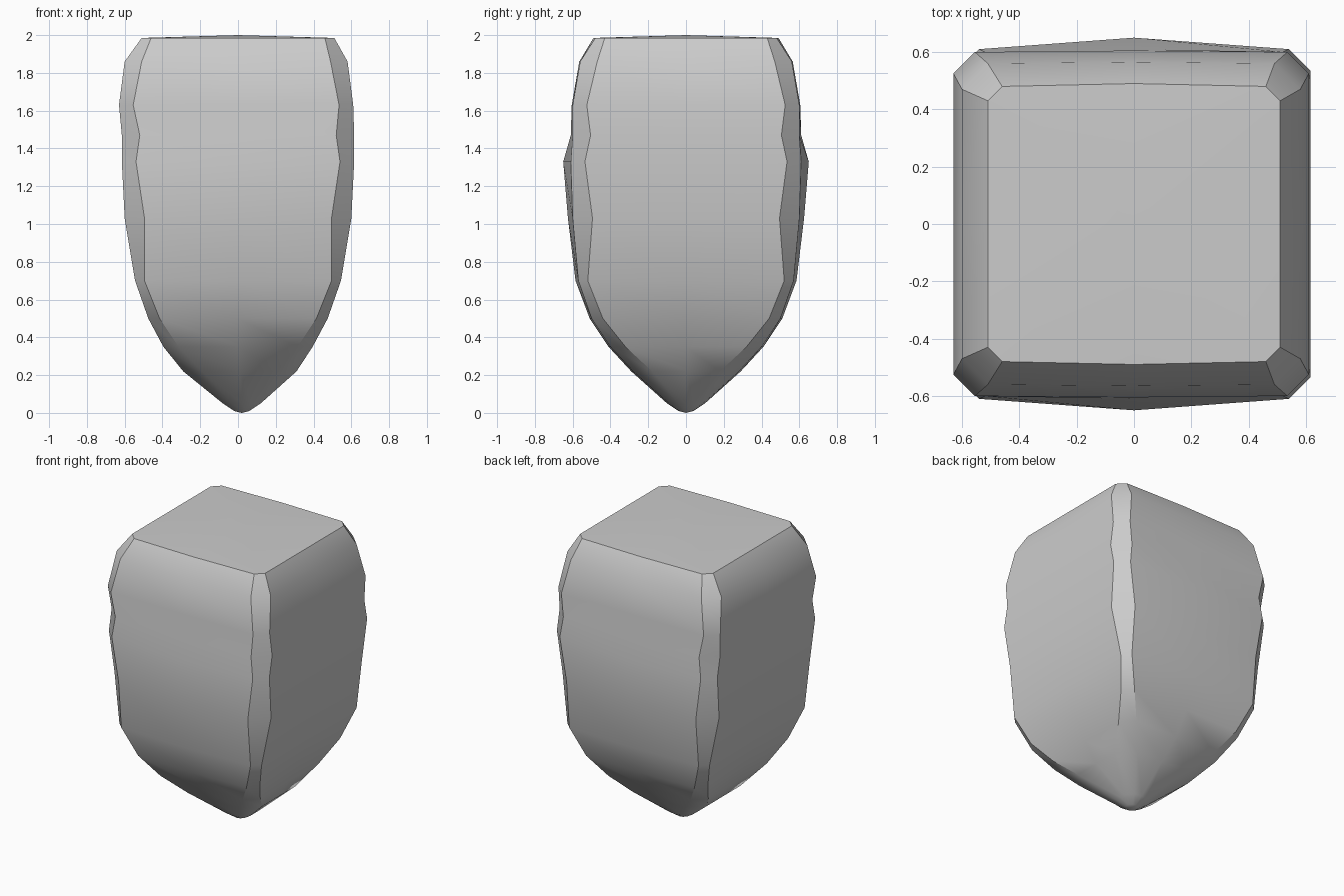
import bpy, bmesh
from math import radians

if "Cube" in bpy.data.objects:
    bpy.data.objects.remove(bpy.data.objects["Cube"])

# Cross-sections: z, x centre, half width x, half depth y at corners, y at mid side, chamfer
SECTIONS = [
    (1.985, 0.00, 0.51, 0.48, 0.49, 0.05),
    (1.86, -0.01, 0.59, 0.56, 0.565, 0.09),
    (1.63, -0.01, 0.62, 0.60, 0.605, 0.075),
    (1.47, 0.00, 0.615, 0.60, 0.61, 0.095),
    (1.33, 0.00, 0.615, 0.61, 0.65, 0.075),
    (1.03, 0.00, 0.60, 0.60, 0.625, 0.105),
    (0.70, 0.00, 0.545, 0.57, 0.585, 0.05),
    (0.50, 0.00, 0.475, 0.50, 0.51, 0.06),
    (0.35, 0.00, 0.395, 0.40, 0.41, 0.08),
    (0.22, 0.01, 0.30, 0.28, 0.29, 0.10),
    (0.05, 0.02, 0.10, 0.09, 0.10, 0.05),
    (0.01, 0.02, 0.04, 0.035, 0.04, 0.02),
]


def ring(bm, z, cx, w, d, mid, c):
    """Square with chamfered corners and a vertex in the middle of each side."""
    pts = [(w, 0), (w, d - c), (w - c, d), (0, mid), (c - w, d), (-w, d - c),
           (-w, 0), (-w, c - d), (c - w, -d), (0, -mid), (w - c, -d), (w, c - d)]
    return [bm.verts.new((x + cx, y, z)) for x, y in pts]


# Chipped stone block: lofted rings, slightly domed top and blunt tip
bm = bmesh.new()
rings = [ring(bm, *s) for s in SECTIONS]
n = len(rings[0])
for a, b in zip(rings, rings[1:]):
    for i in range(n):
        j = (i + 1) % n
        bm.faces.new((a[i], b[i], b[j], a[j]))
for r, co in ((rings[0], (0, 0, 2)), (rings[-1], (0.02, 0, 0))):
    tip = bm.verts.new(co)
    for i in range(n):
        bm.faces.new((r[i], r[(i + 1) % n], tip))
bmesh.ops.recalc_face_normals(bm, faces=bm.faces)

mesh = bpy.data.meshes.new("tapered_stone")
bm.to_mesh(mesh)
bm.free()
stone = bpy.data.objects.new("tapered_stone", mesh)
bpy.context.collection.objects.link(stone)
bpy.context.view_layer.objects.active = stone
stone.select_set(True)
bpy.ops.object.shade_smooth_by_angle(angle=radians(32))
